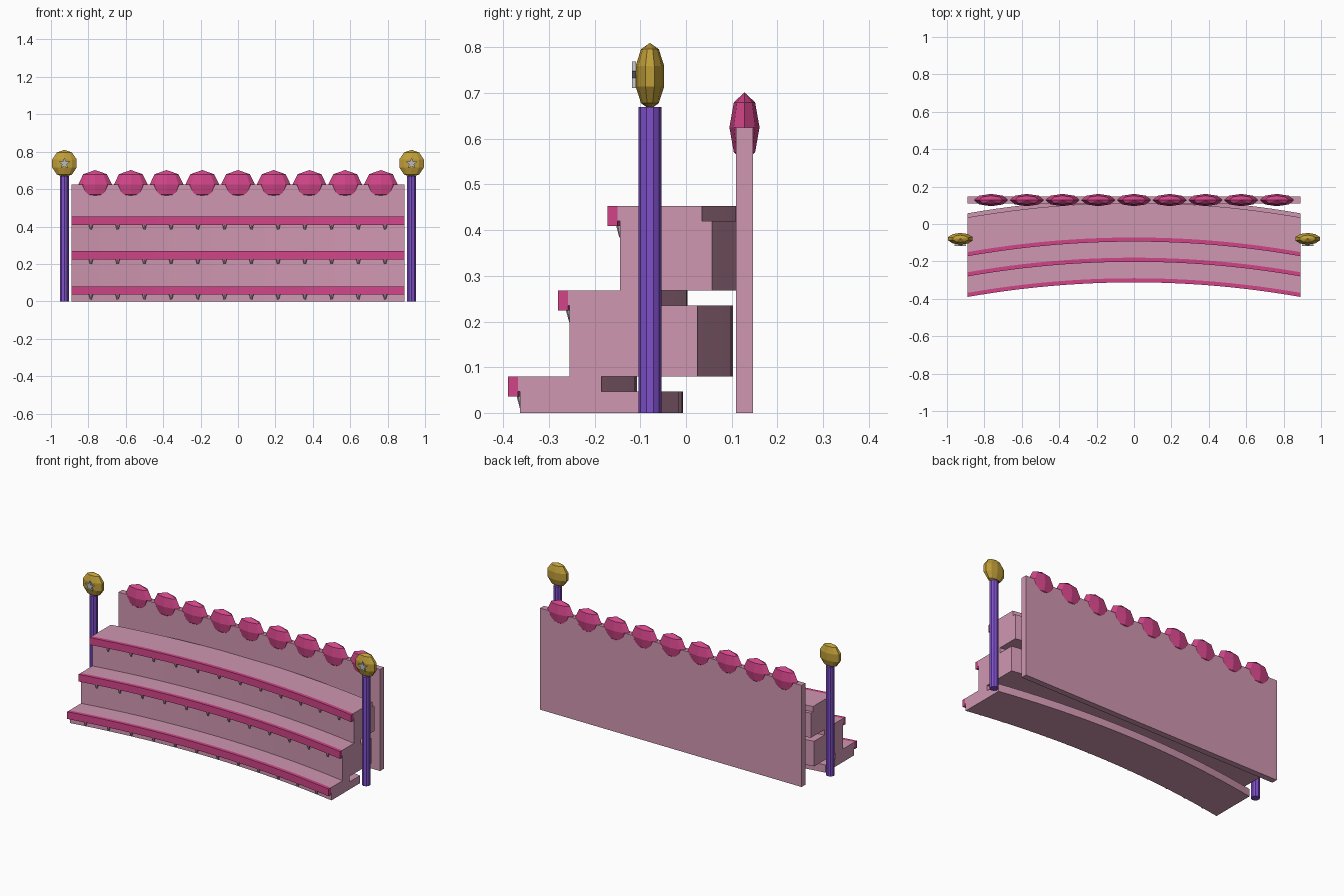
import bpy, bmesh, math
from mathutils import Matrix

cube = bpy.data.objects.get("Cube")
if cube:
    bpy.data.objects.remove(cube, do_unlink=True)


def material(name, rgb):
    m = bpy.data.materials.new(name)
    m.use_nodes = True
    m.diffuse_color = (*rgb, 1)
    m.node_tree.nodes["Principled BSDF"].inputs["Base Color"].default_value = (*rgb, 1)
    return m


PINK = material("soft pink", (0.63, 0.31, 0.44))
MAGENTA = material("magenta", (0.64, 0.06, 0.25))
PURPLE = material("purple", (0.21, 0.08, 0.59))
GOLD = material("gold", (0.52, 0.34, 0.04))
SILVER = material("silver", (0.5, 0.5, 0.52))

HALF = 0.89   # half width of the stand
SAG = 0.078   # how far the middle of each step is set back


def bow(x):
    return SAG * (1 - (x / HALF) ** 2)


def finish(bm, name, mat):
    bmesh.ops.recalc_face_normals(bm, faces=bm.faces)
    me = bpy.data.meshes.new(name)
    bm.to_mesh(me)
    bm.free()
    me.materials.append(mat)
    ob = bpy.data.objects.new(name, me)
    bpy.context.collection.objects.link(ob)
    return ob


def bowed_slab(name, mat, y0, y1, z0, z1, steps=24):
    """Rectangle section swept along the bowed width; y values are at the ends."""
    bm = bmesh.new()
    rings = []
    for i in range(steps + 1):
        x = -HALF + 2 * HALF * i / steps
        rings.append([bm.verts.new((x, y + bow(x), z))
                      for y, z in ((y0, z0), (y1, z0), (y1, z1), (y0, z1))])
    for a, b in zip(rings, rings[1:]):
        for k in range(4):
            n = (k + 1) % 4
            bm.faces.new((a[k], a[n], b[n], b[k]))
    bm.faces.new(rings[0])
    bm.faces.new(rings[-1])
    return finish(bm, name, mat)


def ball(name, mat, loc, size, segments, rings):
    bm = bmesh.new()
    bmesh.ops.create_uvsphere(bm, u_segments=segments, v_segments=rings, radius=1,
                              matrix=Matrix.Translation(loc) @ Matrix.Diagonal((*size, 1)))
    return finish(bm, name, mat)


def cone(name, mat, loc, r_low, r_high, height, sides):
    bm = bmesh.new()
    bmesh.ops.create_cone(bm, cap_ends=True, segments=sides, radius1=r_low,
                          radius2=r_high, depth=height, matrix=Matrix.Translation(loc))
    return finish(bm, name, mat)


# Three bowed steps: body, tread, front trim and a row of hanging bulbs
tiers = (  # front of trim, front of body, back of body, back of tread, floor, top
    ("lower", -0.39, -0.363, -0.085, -0.185, 0.0, 0.08),
    ("middle", -0.28, -0.255, 0.025, -0.075, 0.08, 0.268),
    ("upper", -0.172, -0.145, 0.057, 0.035, 0.268, 0.453),
)
for name, trim, front, back, tread_back, floor, top in tiers:
    under = top - 0.033
    bowed_slab(name + "_step_body", PINK, front, back, floor, under)
    bowed_slab(name + "_tread", PINK, trim + 0.022, tread_back, under, top)
    bowed_slab(name + "_trim", MAGENTA, trim, trim + 0.022, top - 0.044, top)
    for i in range(12):
        x = (i - 5.5) * 0.143
        cone(f"{name}_bulb_{i + 1}", SILVER,
             (x, front + bow(x) - 0.013, top - 0.056), 0.005, 0.012, 0.026, 8)

# Flat back panel with a row of faceted gems along its top
bm = bmesh.new()
bmesh.ops.create_cube(bm, size=1, matrix=Matrix.Translation((0, 0.1285, 0.3125))
                      @ Matrix.Diagonal((2 * HALF, 0.037, 0.625, 1)))
finish(bm, "back_panel", PINK)
for i in range(9):
    ball(f"gem_{i + 1}", MAGENTA, ((i - 4) * 0.191, 0.128, 0.625),
         (0.09, 0.033, 0.077), 8, 4)


def star(name, loc, outer, inner, depth):
    bm = bmesh.new()
    verts = []
    for k in range(10):
        r = inner if k % 2 else outer
        a = math.pi / 2 + k * math.pi / 5
        verts.append(bm.verts.new((loc[0] + r * math.cos(a), loc[1],
                                   loc[2] + r * math.sin(a))))
    face = bm.faces.new(verts)
    ext = bmesh.ops.extrude_face_region(bm, geom=[face], use_keep_orig=True)
    moved = [v for v in ext["geom"] if isinstance(v, bmesh.types.BMVert)]
    bmesh.ops.translate(bm, verts=moved, vec=(0, depth, 0))
    return finish(bm, name, SILVER)


# Side posts, each with a flattened ball and a star on its front
for side, s in (("left", 1), ("right", -1)):
    x, y = s * 0.928, -0.079
    cone(side + "_post", PURPLE, (x, y, 0.335), 0.025, 0.025, 0.67, 10)
    ball(side + "_post_ball", GOLD, (x, y, 0.737), (0.072, 0.033, 0.073), 10, 5)
    star(side + "_star", (x, -0.118, 0.737), 0.032, 0.014, 0.009)
